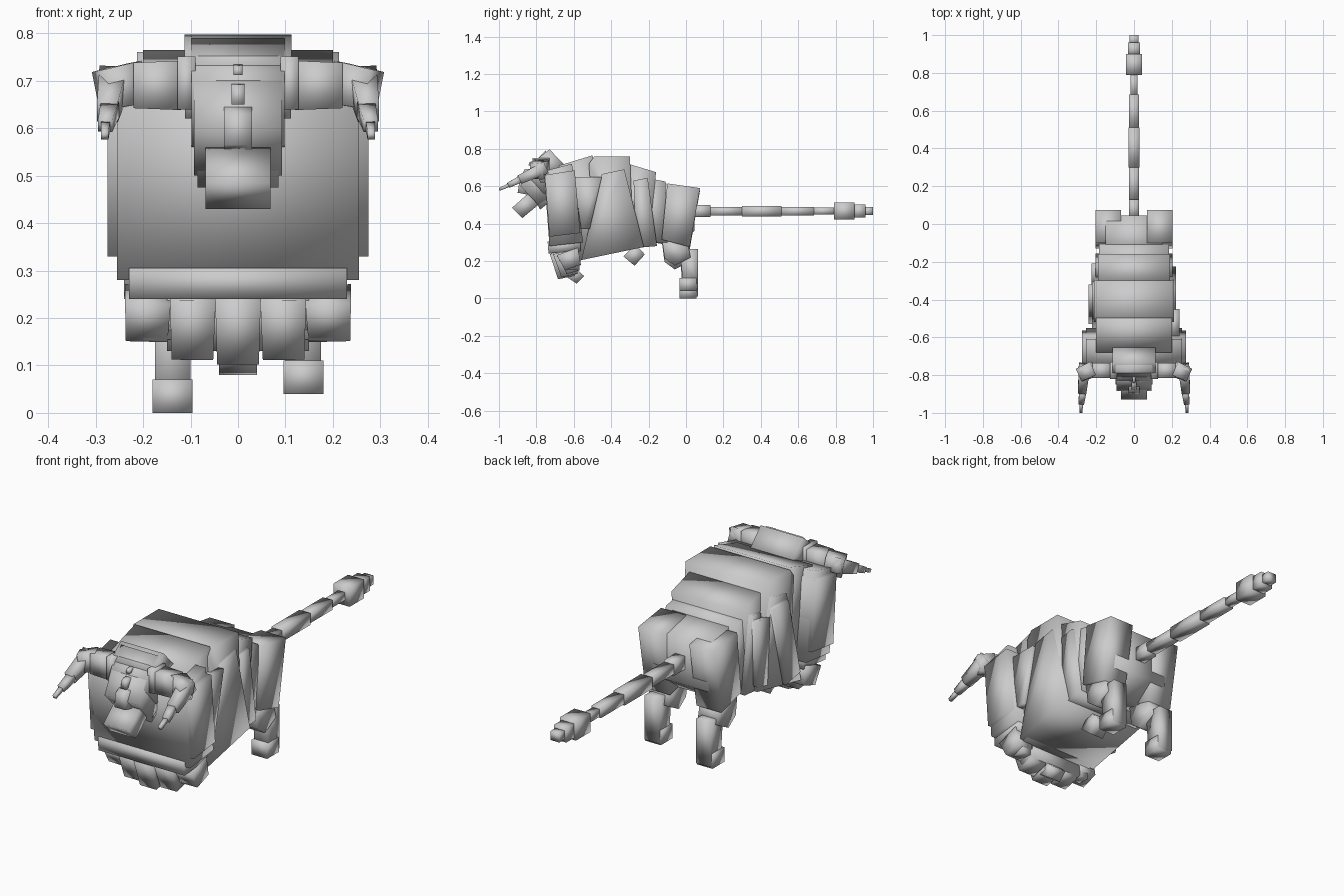
import bpy, bmesh
from mathutils import Vector

GREY = bpy.data.materials.new("grey")
GREY.diffuse_color = (0.6, 0.6, 0.6, 1)


def finish(name, bm):
    bmesh.ops.recalc_face_normals(bm, faces=bm.faces)
    for f in bm.faces:
        f.smooth = True
    me = bpy.data.meshes.new(name)
    bm.to_mesh(me)
    bm.free()
    me.materials.append(GREY)
    ob = bpy.data.objects.new(name, me)
    bpy.context.collection.objects.link(ob)
    return ob


def prism(bm, a, b):
    """Closed solid between two matching outlines."""
    va, vb = [bm.verts.new(p) for p in a], [bm.verts.new(p) for p in b]
    bm.faces.new(va)
    bm.faces.new(vb[::-1])
    for i in range(len(va)):
        j = (i + 1) % len(va)
        bm.faces.new((va[j], va[i], vb[i], vb[j]))


def slab(name, pts, x0, x1, dz=0.0):
    """Side outline (y, z) pushed across from x0 to x1."""
    bm = bmesh.new()
    prism(bm, [(x0, y, z + dz) for y, z in pts], [(x1, y, z + dz) for y, z in pts])
    return finish(name, bm)


def bar(name, p, q, s0, s1, side=(1, 0, 0)):
    """Block from p to q with half sizes s0 at p and s1 at q."""
    p, q, side = Vector(p), Vector(q), Vector(side)
    up = side.cross(q - p).normalized()
    side = (q - p).cross(up).normalized()
    ring = [(-1, -1), (1, -1), (1, 1), (-1, 1)]
    bm = bmesh.new()
    prism(bm, *[[c + side * i * s[0] + up * j * s[1] for i, j in ring]
                for c, s in ((p, s0), (q, s1))])
    return finish(name, bm)


# Torso, from front to back: name, half width, side outline
torso = [
    ("chest_plate", 0.275, [(-.755, .66), (-.595, .685), (-.565, .35), (-.73, .33)]),
    ("chest", 0.255, [(-.76, .68), (-.61, .72), (-.55, .30), (-.73, .28)]),
    ("neck_hump", 0.20, [(-.68, .71), (-.50, .765), (-.36, .25), (-.58, .20)]),
    ("shoulder_hump", 0.213, [(-.52, .72), (-.49, .76), (-.30, .76), (-.28, .27), (-.48, .23)]),
    ("belly", 0.222, [(-.45, .665), (-.33, .69), (-.225, .275), (-.56, .205)]),
    ("back", 0.19, [(-.31, .72), (-.16, .675), (-.20, .30), (-.36, .25)]),
    ("flank", 0.205, [(-.28, .63), (-.205, .645), (-.155, .28), (-.27, .27)]),
    ("loin", 0.185, [(-.24, .65), (-.11, .625), (-.10, .30), (-.22, .30)]),
    ("rump", 0.15, [(-.18, .63), (.045, .58), (.045, .36), (-.06, .28), (-.18, .30)]),
]
for name, w, pts in torso:
    slab(name, pts, -w, w)

# Plates on the flanks
slab("right_side_plate", [(-.60, .65), (-.45, .65), (-.515, .37), (-.57, .37)], 0.19, 0.24)
slab("left_side_plate", [(-.44, .64), (-.32, .64), (-.42, .24), (-.53, .26)], -0.24, -0.19)
slab("left_rear_plate", [(-.32, .60), (-.21, .62), (-.22, .30), (-.30, .28)], -0.225, -0.17)
slab("belly_knob", [(-.335, .225), (-.275, .175), (-.22, .235), (-.27, .29)], -0.04, 0.04)

# Chest fringe: collar with fanned locks
slab("fringe_collar", [(-.74, .305), (-.565, .315), (-.565, .255), (-.735, .24)], -0.23, 0.23)
for k in range(-2, 3):
    x = k * 0.095
    drop = (0.112, 0.122, 0.165)[abs(k)]
    y = -0.655 + 0.018 * abs(k)
    bar(f"fringe_lock_{k + 3}", (x, y - .015, .25), (x * .95 + k * .006, y + .015, drop),
        (.048, .06), (.044, .045))
slab("fringe_centre", [(-.645, .12), (-.585, .08), (-.545, .12), (-.60, .17)], -0.04, 0.04)
for s in (-1, 1):
    slab("fringe_side", [(-.655, .24), (-.57, .235), (-.57, .15), (-.65, .155)], s * .14, s * .2)
slab("fringe_core", [(-.67, .25), (-.57, .25), (-.57, .15), (-.64, .13)], -0.15, 0.15)

# Head
head = [
    ("head_crown", 0.113, [(-.81, .735), (-.73, .797), (-.645, .71), (-.72, .64)]),
    ("forehead", 0.098, [(-.82, .72), (-.75, .79), (-.66, .60), (-.76, .56), (-.85, .66)]),
    ("face", 0.093, [(-.83, .70), (-.76, .70), (-.70, .56), (-.79, .50), (-.885, .60)]),
    ("jaw", 0.085, [(-.86, .62), (-.74, .62), (-.71, .53), (-.78, .475)]),
    ("nose_bridge", 0.03, [(-.89, .63), (-.83, .66), (-.82, .55), (-.90, .565)]),
    ("snout", 0.068, [(-.93, .485), (-.845, .56), (-.79, .50), (-.875, .43)]),
    ("face_stud_upper", 0.009, [(-.837, .73), (-.80, .735), (-.80, .712), (-.842, .712)]),
    ("face_stud_lower", 0.014, [(-.865, .69), (-.82, .695), (-.82, .65), (-.875, .65)]),
]
for name, w, pts in head:
    slab(name, pts, -w, w)

# Horns and ears, both sides
for s, n in ((-1, "left"), (1, "right")):
    Y = (0, 1, 0)
    slab(n + "_ear", [(-.80, .69), (-.72, .69), (-.70, .62), (-.78, .62)], s * .08, s * .112)
    bar(n + "_horn_root", (s * .09, -.775, .695), (s * .128, -.775, .695), (.045, .056), (.045, .056), Y)
    bar(n + "_horn_base", (s * .12, -.775, .69), (s * .22, -.775, .69), (.04, .052), (.04, .048), Y)
    bar(n + "_horn_bend", (s * .21, -.765, .695), (s * .285, -.80, .68), (.038, .045), (.036, .042), Y)
    bar(n + "_horn_middle", (s * .262, -.75, .70), (s * .275, -.89, .635), (.03, .034), (.022, .024))
    bar(n + "_horn_end", (s * .27, -.88, .64), (s * .28, -.95, .605), (.019, .019), (.015, .014))
    bar(n + "_horn_tip", (s * .279, -.94, .609), (s * .281, -.998, .583), (.010, .010), (.008, .008))

# Hind legs, the left one standing lower
for s, n, dz in ((-1, "left", -.04), (1, "right", 0)):
    a, b = s * .07, s * .203
    slab(n + "_thigh", [(-.10, .615), (.075, .59), (.02, .275), (-.13, .315)], a, b, dz * .3)
    slab(n + "_knee", [(-.13, .33), (.01, .29), (.025, .22), (-.06, .175), (-.115, .215)], s * .08, s * .185, dz * .5)
    slab(n + "_shin", [(-.03, .235), (.01, .265), (.065, .265), (.065, .05), (-.015, .06)],
         s * .1, s * .175, dz)
    slab(n + "_foot", [(-.035, .11), (.055, .11), (.055, .04), (-.035, .04)], s * .096, s * .18, dz)

# Tail: start, end, half width, half height
tail = [(.03, .13, .026, .032), (.12, .31, .026, .023), (.30, .51, .03, .028),
        (.50, .685, .026, .023), (.67, .80, .019, .018), (.79, .90, .043, .045),
        (.89, .96, .033, .034), (.95, 1.0, .024, .021)]
for i, (y0, y1, w, h) in enumerate(tail):
    bar(f"tail_{i + 1}", (0, y0, .467), (0, y1, .467), (w, h), (w, h))
